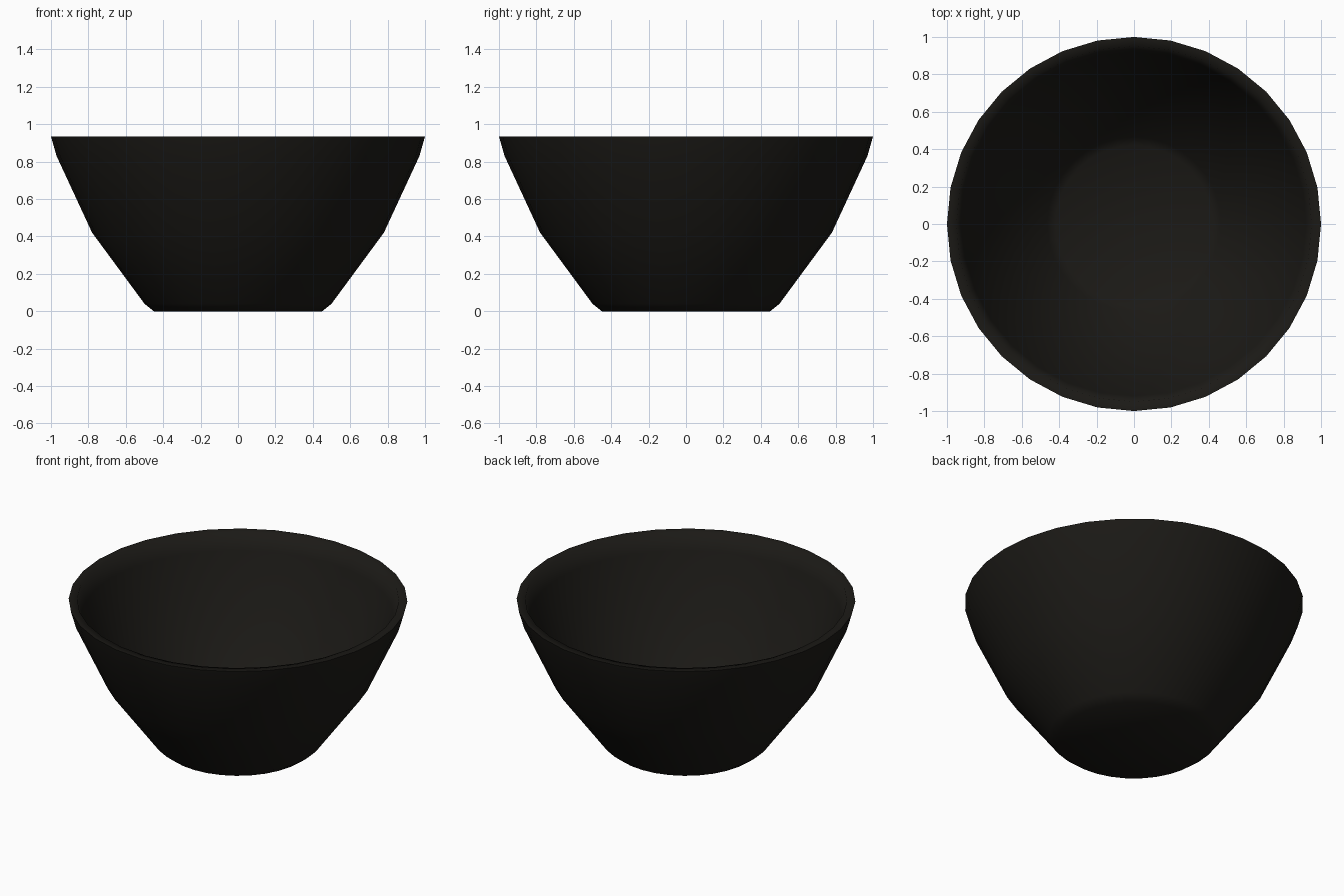
import bpy, bmesh
from math import cos, sin, tau, radians

if "Cube" in bpy.data.objects:
    bpy.data.objects.remove(bpy.data.objects["Cube"])

SEGMENTS = 32

# Half profile (radius, height): base, outer wall, rim, inner wall, floor
profile = [(0.45, 0.0), (0.50, 0.04), (0.78, 0.42), (0.97, 0.83), (1.0, 0.935),
           (0.95, 0.935), (0.92, 0.83), (0.735, 0.44), (0.465, 0.08), (0.42, 0.05)]

# Bowl: lathe the profile, then close the base and the floor
bm = bmesh.new()
rings = [[bm.verts.new((r * cos(tau * i / SEGMENTS), r * sin(tau * i / SEGMENTS), z))
          for i in range(SEGMENTS)] for r, z in profile]
for low, high in zip(rings, rings[1:]):
    for i in range(SEGMENTS):
        j = (i + 1) % SEGMENTS
        bm.faces.new((low[i], low[j], high[j], high[i]))
bm.faces.new(rings[0][::-1])
bm.faces.new(rings[-1])
bmesh.ops.recalc_face_normals(bm, faces=bm.faces)

mesh = bpy.data.meshes.new("bowl")
bm.to_mesh(mesh)
bm.free()
bowl = bpy.data.objects.new("bowl", mesh)
bpy.context.collection.objects.link(bowl)

# Near-black glaze
glaze = bpy.data.materials.new("black_glaze")
glaze.diffuse_color = (0.011, 0.010, 0.008, 1)
glaze.use_nodes = True
glaze.node_tree.nodes["Principled BSDF"].inputs["Base Color"].default_value = glaze.diffuse_color
mesh.materials.append(glaze)

# Smooth shading
bpy.context.view_layer.objects.active = bowl
bowl.select_set(True)
bpy.ops.object.shade_smooth_by_angle(angle=radians(80))
